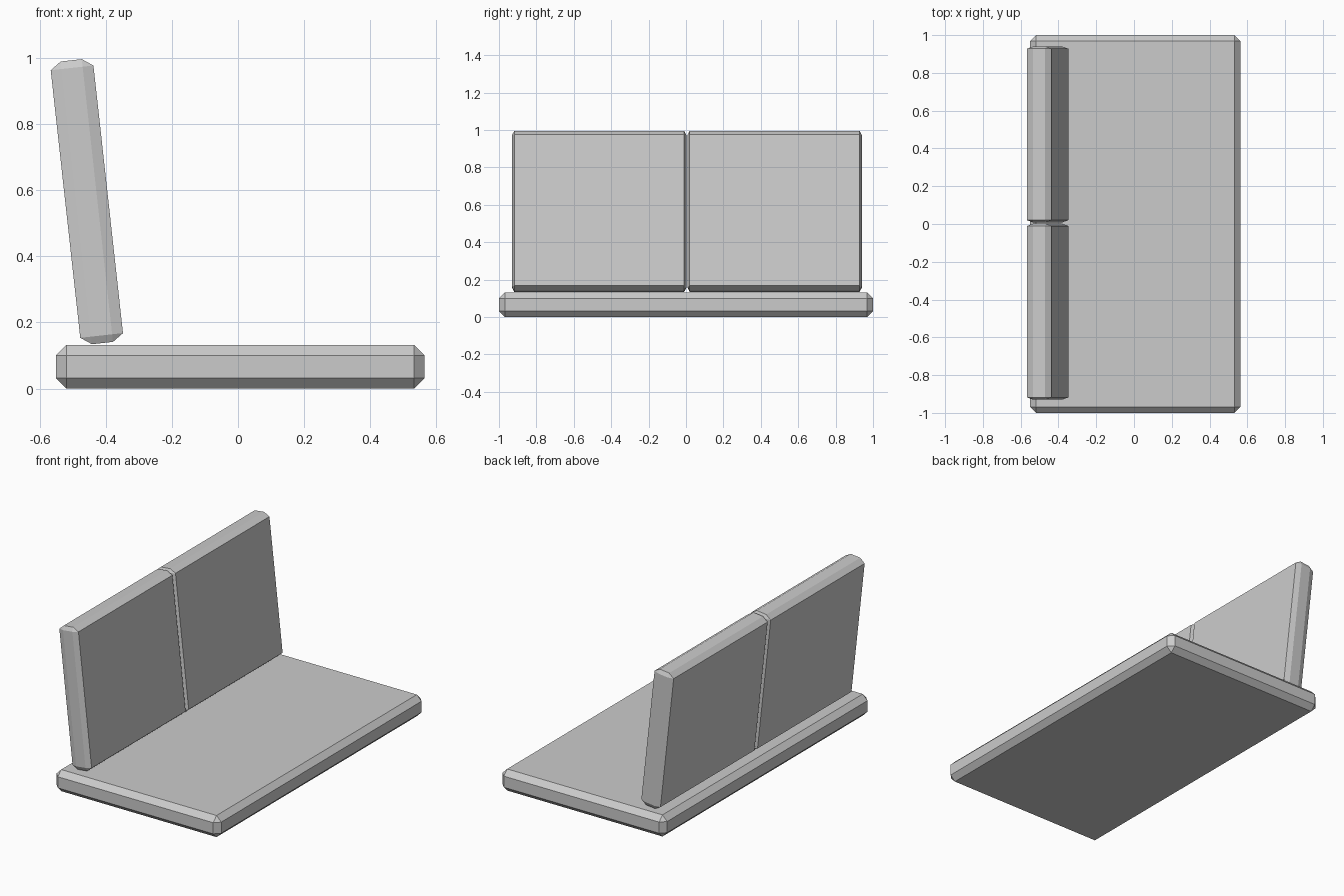
import bpy
import bmesh
from math import radians
from mathutils import Vector

default = bpy.data.objects.get("Cube")
if default:
    bpy.data.objects.remove(default, do_unlink=True)

# One plain grey for everything
grey = bpy.data.materials.new("light_grey")
grey.use_nodes = True
colour = (0.6, 0.6, 0.6, 1.0)
grey.diffuse_color = colour
grey.node_tree.nodes["Principled BSDF"].inputs["Base Color"].default_value = colour


def chamfered_block(name, size, chamfer, centre, tilt=0.0):
    """Box with flat chamfers whose width differs along each axis."""
    bm = bmesh.new()
    bmesh.ops.create_cube(bm, size=1.0)
    # Cut unit chamfers in stretched space, then scale to the real size
    stretched = Vector([s / c for s, c in zip(size, chamfer)])
    bmesh.ops.scale(bm, vec=stretched, verts=bm.verts)
    bmesh.ops.bevel(bm, geom=bm.edges[:], offset=1.0, offset_type='OFFSET',
                    segments=1, profile=0.5, affect='EDGES')
    bmesh.ops.scale(bm, vec=Vector(chamfer), verts=bm.verts)
    bmesh.ops.recalc_face_normals(bm, faces=bm.faces)
    mesh = bpy.data.meshes.new(name)
    bm.to_mesh(mesh)
    bm.free()
    mesh.materials.append(grey)
    obj = bpy.data.objects.new(name, mesh)
    obj.location = centre
    obj.rotation_euler.y = tilt
    bpy.context.collection.objects.link(obj)
    return obj


# Flat seat slab
chamfered_block("seat", (1.115, 2.0, 0.132), (0.032, 0.032, 0.032),
                (0.007, 0, 0.066))

# Two leaning back cushions with a thin gap between them
for name, y in (("back_cushion_front", -0.464), ("back_cushion_rear", 0.474)):
    chamfered_block(name, (0.13, 0.932, 0.86), (0.033, 0.012, 0.023),
                    (-0.457, y, 0.565), radians(-6.3))
